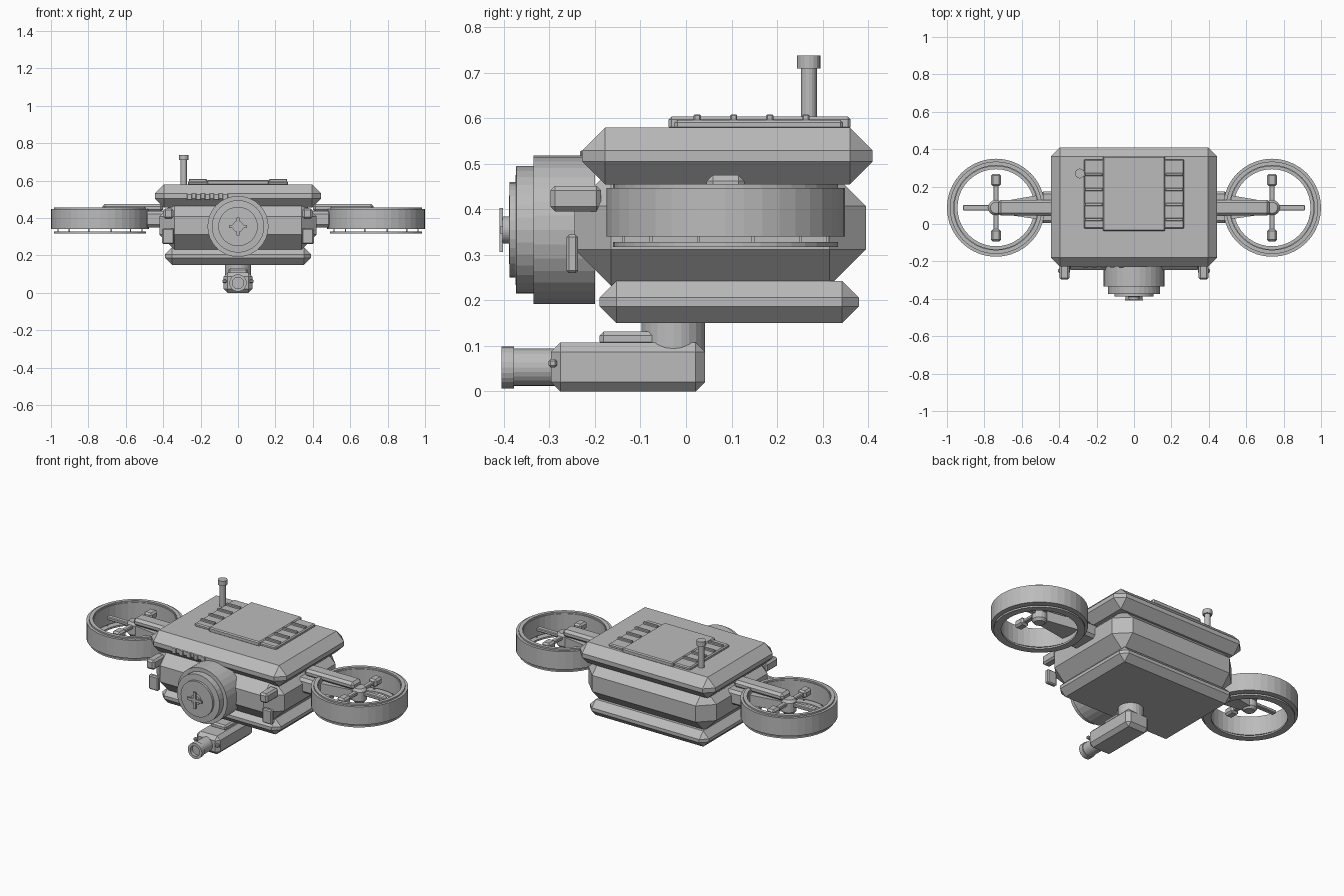
import bpy, bmesh, math
from mathutils import Matrix, Vector

if "Cube" in bpy.data.objects:
    bpy.data.objects.remove(bpy.data.objects["Cube"])

grey = bpy.data.materials.new("plain_grey")
grey.diffuse_color = (0.5, 0.5, 0.5, 1)
grey.use_nodes = True
grey.node_tree.nodes["Principled BSDF"].inputs["Base Color"].default_value = grey.diffuse_color


def finish(name, bm):
    bmesh.ops.recalc_face_normals(bm, faces=bm.faces[:])
    me = bpy.data.meshes.new(name)
    bm.to_mesh(me)
    bm.free()
    me.materials.append(grey)
    ob = bpy.data.objects.new(name, me)
    bpy.context.collection.objects.link(ob)
    return ob


def box(name, x, y, z, bevel=0.0):
    """Box from (min, max) ranges with chamfered edges."""
    bm = bmesh.new()
    bmesh.ops.create_cube(bm, size=1)
    for v in bm.verts:
        v.co = Vector([(a + b) / 2 + c * (b - a) for c, (a, b) in zip(v.co, (x, y, z))])
    if bevel:
        bmesh.ops.bevel(bm, geom=bm.edges[:], offset=bevel, segments=1,
                        affect='EDGES', profile=0.5)
    return finish(name, bm)


def lathe(name, profile, centre, axis='Z', sides=32, closed=False):
    """Spin (radius, height) points round an axis; 'Y' makes height run along y."""
    bm = bmesh.new()
    rings = []
    for r, h in profile:
        ring = []
        for i in range(sides):
            a = 2 * math.pi * i / sides
            c, s = r * math.cos(a), r * math.sin(a)
            p = Vector((c, s, h)) if axis == 'Z' else Vector((c, h, s))
            ring.append(bm.verts.new(p + Vector(centre)))
        rings.append(ring)
    pairs = list(zip(rings, rings[1:])) + ([(rings[-1], rings[0])] if closed else [])
    for a, b in pairs:
        for i in range(sides):
            j = (i + 1) % sides
            bm.faces.new((a[i], a[j], b[j], b[i]))
    if not closed:
        bm.faces.new(rings[0])
        bm.faces.new(rings[-1])
    return finish(name, bm)


def tube(name, ro, ri, z0, z1, centre, axis='Z', sides=32):
    return lathe(name, [(ro, z0), (ro, z1), (ri, z1), (ri, z0)], centre, axis, sides, True)


# Three stacked hull layers
box("upper_hull", (-0.445, 0.445), (-0.228, 0.41), (0.455, 0.58), 0.05)
box("middle_hull", (-0.42, 0.42), (-0.245, 0.395), (0.232, 0.488), 0.08)
box("lower_hull", (-0.39, 0.39), (-0.19, 0.38), (0.15, 0.243), 0.037)

# Roof hatch with ribbed vents either side
box("roof_hatch", (-0.167, 0.167), (-0.038, 0.362), (0.575, 0.604), 0.006)
for s, side in ((-1, "left"), (1, "right")):
    box(f"roof_vent_{side}", sorted((s * 0.15, s * 0.268)), (-0.025, 0.345), (0.575, 0.597), 0.006)
    for k in range(4):
        y = 0.025 + 0.0795 * k
        box(f"vent_rib_{side}_{k}", sorted((s * 0.167, s * 0.262)),
            (y - 0.008, y + 0.008), (0.585, 0.609), 0.003)

# Antenna
lathe("antenna_mast", [(0.0175, 0.57), (0.0175, 0.712)], (-0.29, 0.27, 0), sides=16)
lathe("antenna_cap", [(0.026, 0.71), (0.026, 0.738)], (-0.29, 0.27, 0), sides=16)

# Big front sensor: stepped drum with a cross on the hub
lathe("front_sensor", [(0.163, -0.2), (0.163, -0.335), (0.14, -0.335), (0.14, -0.373),
                       (0.105, -0.375), (0.105, -0.388), (0.03, -0.389), (0.03, -0.403)],
      (0, 0, 0.355), 'Y')
box("sensor_cross_upright", (-0.008, 0.008), (-0.41, -0.402), (0.307, 0.403))
box("sensor_cross_bar", (-0.048, 0.048), (-0.409, -0.402), (0.347, 0.363))

# Small status ticks on the upper hull nose
for k in range(5):
    x = -0.26 + 0.048 * k
    box(f"nose_tick_{k}", (x - 0.014, x + 0.014), (-0.233, -0.2), (0.495, 0.53), 0.003)

# Camera slung underneath
lathe("camera_neck", [(0.07, 0.06), (0.07, 0.16)], (0, -0.028, 0), sides=24)
box("camera_body", (-0.077, 0.077), (-0.297, 0.042), (0, 0.108), 0.021)
box("camera_top_plate", (-0.052, 0.052), (-0.19, 0.025), (0.1, 0.132), 0.009)
lathe("camera_barrel", [(0.041, -0.28), (0.041, -0.385)], (0, 0, 0.053), 'Y', 24)
tube("camera_lens_rim", 0.046, 0.03, -0.378, -0.405, (0, 0, 0.053), 'Y', 24)

for s, side in ((-1, "left"), (1, "right")):
    def sx(a, b):
        return sorted((s * a, s * b))

    # Camera button and the front bumpers
    box(f"camera_button_{side}", sx(0.06, 0.083), (-0.302, -0.284), (0.053, 0.071), 0.004)
    box(f"front_light_{side}", sx(0.345, 0.398), (-0.298, -0.187), (0.396, 0.452), 0.01)
    box(f"front_bumper_{side}", sx(0.342, 0.405), (-0.263, -0.237), (0.26, 0.345), 0.006)

    # Rotor duct: main ring, top lip and a lower ring on little posts
    c = (s * 0.738, 0.087, 0)
    tube(f"duct_ring_{side}", 0.262, 0.222, 0.34, 0.447, c, sides=40)
    tube(f"duct_lip_{side}", 0.247, 0.226, 0.44, 0.456, c, sides=40)
    tube(f"duct_lower_ring_{side}", 0.247, 0.206, 0.318, 0.328, c, sides=40)
    for k in range(12):
        a = 2 * math.pi * (k + 0.5) / 12
        px, py = c[0] + 0.232 * math.cos(a), c[1] + 0.232 * math.sin(a)
        box(f"duct_post_{side}_{k}", (px - 0.003, px + 0.003), (py - 0.003, py + 0.003),
            (0.325, 0.345))

    # Arm: chamfered top beam, root block and tapered strut to the hub
    box(f"arm_beam_{side}", sx(0.40, 0.725), (0.045, 0.129), (0.432, 0.476), 0.014)
    box(f"arm_root_{side}", sx(0.38, 0.50), (0.005, 0.175), (0.35, 0.437), 0.015)
    strut = box(f"arm_strut_{side}", sx(0.48, 0.74), (0.02, 0.16), (0.37, 0.43))
    for v in strut.data.vertices:
        if abs(v.co.x) > 0.6:
            v.co.y = 0.087 + (v.co.y - 0.09) * 0.4

    # Rotor hub, blade rods and tip weights
    lathe(f"rotor_hub_{side}", [(0.03, 0.36), (0.042, 0.375), (0.042, 0.43), (0.03, 0.445)],
          c, sides=16)
    box(f"rotor_bar_{side}", sx(0.74, 0.915), (0.072, 0.102), (0.405, 0.425), 0.004)
    box(f"rotor_rod_{side}", sx(0.724, 0.752), (-0.07, 0.245), (0.412, 0.432), 0.004)
    for t, end in ((-1, "front"), (1, "back")):
        y = 0.087 + t * 0.148
        box(f"rotor_tip_{side}_{end}", sx(0.712, 0.764), (y - 0.033, y + 0.033),
            (0.4, 0.444), 0.01)
